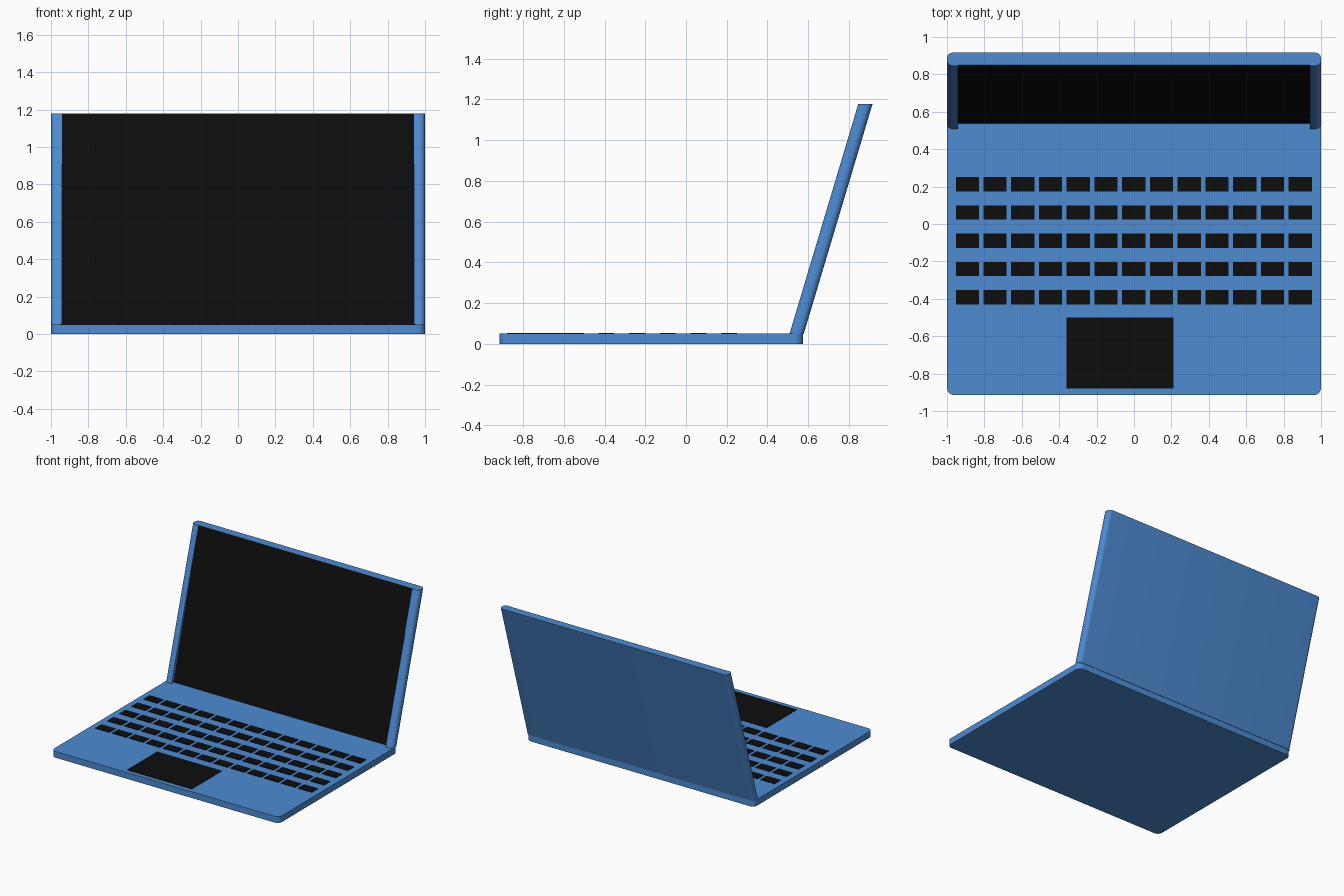
import bpy, bmesh, math

if "Cube" in bpy.data.objects:
    bpy.data.objects.remove(bpy.data.objects["Cube"])


def material(name, rgb):
    m = bpy.data.materials.new(name)
    m.diffuse_color = (*rgb, 1)
    m.use_nodes = True
    m.node_tree.nodes["Principled BSDF"].inputs["Base Color"].default_value = m.diffuse_color
    return m


BLUE = material("blue_shell", (0.075, 0.26, 0.65))
BLACK = material("black_plastic", (0.004, 0.004, 0.004))


def rounded_rect(x, y0, y1, r, seg=8):
    """Plan outline, starting at the front left and running counter-clockwise."""
    pts = []
    corners = [(-x + r, y0 + r, 180), (x - r, y0 + r, 270),
               (x - r, y1 - r, 0), (-x + r, y1 - r, 90)]
    for cx, cy, start in corners:
        for i in range(seg + 1):
            a = math.radians(start + 90 * i / seg)
            pts.append((cx + r * math.cos(a), cy + r * math.sin(a)))
    return pts


def finish(name, bm, mat, smooth=True):
    bmesh.ops.recalc_face_normals(bm, faces=bm.faces)
    mesh = bpy.data.meshes.new(name)
    bm.to_mesh(mesh)
    bm.free()
    ob = bpy.data.objects.new(name, mesh)
    bpy.context.collection.objects.link(ob)
    mesh.materials.append(mat)
    if smooth:
        bpy.ops.object.select_all(action='DESELECT')
        ob.select_set(True)
        bpy.context.view_layer.objects.active = ob
        bpy.ops.object.shade_smooth_by_angle(angle=math.radians(30))
    return ob


def loft(name, low, z0, high, z1, mat, smooth=True):
    """Solid between two outlines with matching point counts."""
    bm = bmesh.new()
    a = [bm.verts.new((x, y, z0)) for x, y in low]
    b = [bm.verts.new((x, y, z1)) for x, y in high]
    n = len(a)
    for i in range(n):
        j = (i + 1) % n
        bm.faces.new((a[i], a[j], b[j], b[i]))
    bm.faces.new(a[::-1])
    bm.faces.new(b)
    return finish(name, bm, mat, smooth)


def rect(x0, x1, y0, y1):
    return [(x0, y0), (x1, y0), (x1, y1), (x0, y1)]


def slab(name, x0, x1, y0, y1, z0, z1, mat):
    r = rect(x0, x1, y0, y1)
    return loft(name, r, z0, r, z1, mat, False)


# Base with rounded corners
outline = rounded_rect(1.0, -0.915, 0.575, 0.04)
loft("base", outline, 0, outline, 0.05, BLUE)

# Leaning lid: a slab whose front holds a screen recess that fades out upwards
SEG = 8
SX = 0.94


def lid_outline(y0, y1, depth):
    pts = rounded_rect(1.0, y0, y1, 0.03, SEG)
    recess = [(-SX, y0), (-SX, y0 + depth), (SX, y0 + depth), (SX, y0)]
    return pts[:SEG + 1] + recess + pts[SEG + 1:]


loft("lid", lid_outline(0.508, 0.578, 0.032), 0.048,
     lid_outline(0.846, 0.916, 0.003), 1.178, BLUE)

# Screen panel lying on the recess floor
loft("screen", rect(-SX, SX, 0.538, 0.541), 0.049,
     rect(-SX, SX, 0.847, 0.850), 1.177, BLACK, False)

# Keys: five rows of thirteen
for row in range(5):
    for col in range(13):
        x = -0.953 + 0.1483 * col
        y = -0.43 + 0.151 * row
        slab(f"key_{row + 1}_{col + 1}", x, x + 0.124, y, y + 0.077,
             0.045, 0.054, BLACK)

# Touchpad
slab("touchpad", -0.36, 0.21, -0.88, -0.5, 0.045, 0.052, BLACK)
